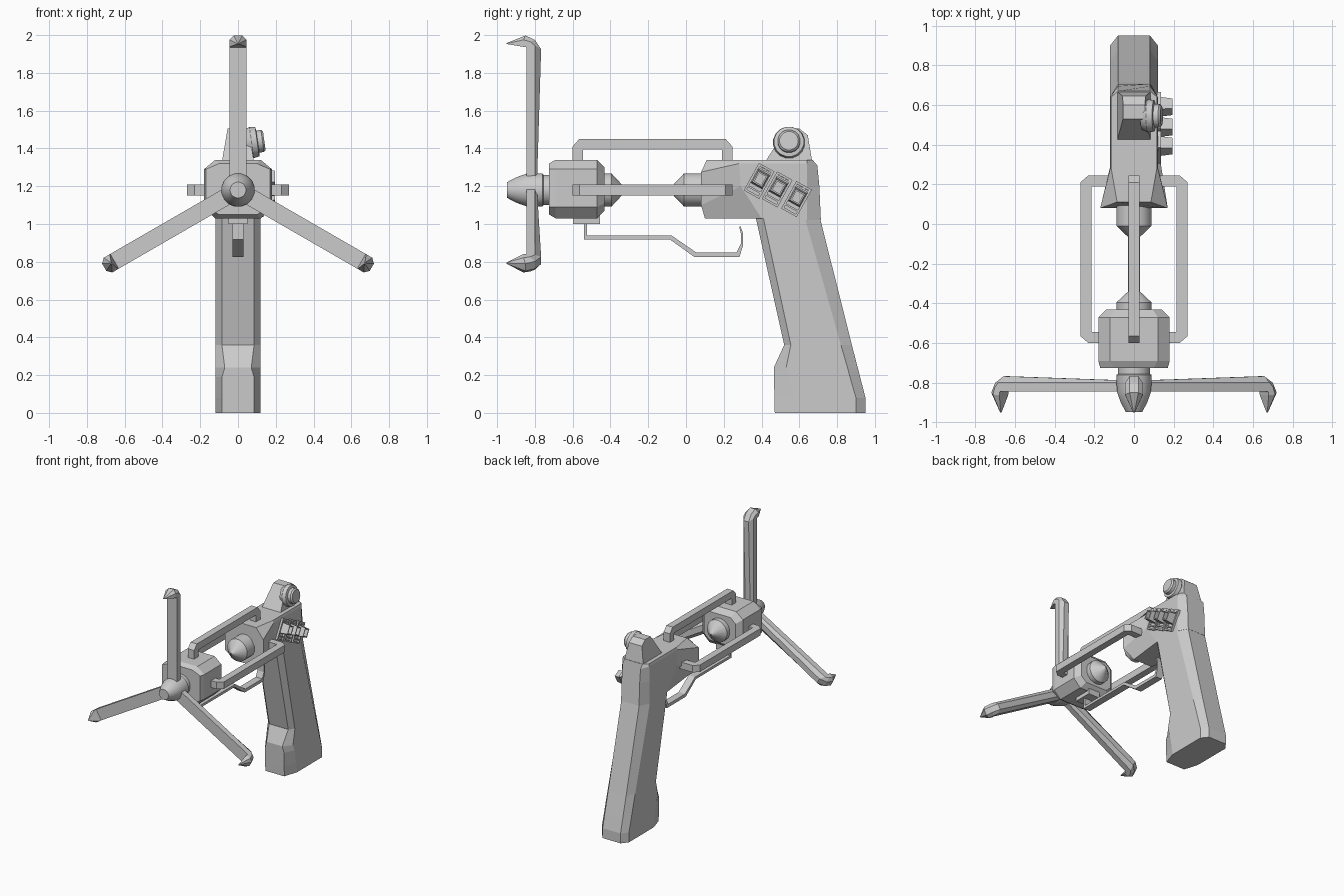
import bpy, bmesh, math
from mathutils import Vector, Matrix

if "Cube" in bpy.data.objects:
    bpy.data.objects.remove(bpy.data.objects["Cube"])

GREY = bpy.data.materials.new("light grey")
GREY.diffuse_color = (0.6, 0.6, 0.6, 1)
GREY.use_nodes = True
GREY.node_tree.nodes["Principled BSDF"].inputs["Base Color"].default_value = GREY.diffuse_color
AXIS_Z = 1.18  # height of the long barrel axis


def finish(bm, name, matrix=None, smooth=False):
    if matrix:
        bm.transform(matrix)
    bmesh.ops.recalc_face_normals(bm, faces=bm.faces[:])
    me = bpy.data.meshes.new(name)
    bm.to_mesh(me)
    bm.free()
    me.materials.append(GREY)
    ob = bpy.data.objects.new(name, me)
    bpy.context.collection.objects.link(ob)
    if smooth:
        bpy.ops.object.select_all(action='DESELECT')
        ob.select_set(True)
        bpy.context.view_layer.objects.active = ob
        bpy.ops.object.shade_smooth_by_angle(angle=math.radians(30))
    return ob


def loft(name, rings, matrix=None, closed=False, smooth=False):
    """Skin a row of equal-sized rings; closed joins last ring to first."""
    bm = bmesh.new()
    vs = [[bm.verts.new(p) for p in r] for r in rings]
    n = len(vs[0])
    pairs = list(zip(vs, vs[1:])) + ([(vs[-1], vs[0])] if closed else [])
    for a, b in pairs:
        for i in range(n):
            j = (i + 1) % n
            bm.faces.new((a[i], a[j], b[j], b[i]))
    if not closed:
        bm.faces.new(vs[0])
        bm.faces.new(vs[-1])
    return finish(bm, name, matrix, smooth)


def mirrored(half):
    """Complete a half ring of (x, y, z) across x = 0."""
    return half + [(-x, y, z) for x, y, z in reversed(half)]


def lathe(name, profile, matrix, sides=16):
    """Revolve (distance, radius) pairs about local y."""
    rings = [[(r * math.cos(2 * math.pi * (i + .5) / sides), y,
               r * math.sin(2 * math.pi * (i + .5) / sides)) for i in range(sides)]
             for y, r in profile]
    return loft(name, rings, matrix, smooth=True)


def box(name, size, centre):
    bm = bmesh.new()
    bmesh.ops.create_cube(bm, size=1)
    return finish(bm, name, Matrix.Translation(centre) @ Matrix.Diagonal((*size, 1)))


def ribbon(name, outer, inner, half_width, matrix=None):
    """Flat bar following a path in the y-z plane."""
    w = half_width
    rings = [[(-w, *o), (w, *o), (w, *i), (-w, *i)] for o, i in zip(outer, inner)]
    return loft(name, rings, matrix)


AXIS = Matrix.Translation((0, 0, AXIS_Z))

# Grip: chamfered column leaning back, with a swell at the lower front
grip = [(1.12, .085, .36, .40, .60, .68), (1.03, .085, .37, .41, .63, .71),
        (.36, .085, .52, .555, .82, .878), (.24, .07, .465, .53, .855, .909),
        (.19, .085, .466, .55, .868, .922), (.08, .085, .468, .57, .90, .95),
        (0, .085, .47, .585, .90, .95)]
loft("grip", [mirrored([(fx, yf, z), (.12, yfc, z), (.12, ybc, z), (.08, yb, z)])
              for z, fx, yf, yfc, ybc, yb in grip])

# Rear housing: flared octagonal mouth blending to a box above the grip
loft("rear_housing", [
    mirrored([(.085, .11, 1.34), (.17, .08, 1.275), (.17, .08, 1.10), (.085, .10, 1.03)]),
    mirrored([(.115, .28, 1.34), (.12, .28, 1.32), (.12, .29, 1.20), (.12, .40, 1.03)]),
    mirrored([(.115, .64, 1.34), (.12, .64, 1.32), (.12, .64, 1.20), (.12, .64, 1.02)]),
    mirrored([(.08, .67, 1.34), (.08, .695, 1.31), (.08, .706, 1.20), (.08, .714, 1.02)])])

# Front housing: octagonal block with chamfered ends
front = [(-.725, .10, .17, 1.29, 1.32, 1.09, 1.05), (-.69, .12, .18, 1.29, 1.34, 1.09, 1.03),
         (-.47, .12, .18, 1.29, 1.34, 1.09, 1.03), (-.432, .095, .14, 1.26, 1.30, 1.11, 1.07)]
loft("front_housing", [mirrored([(tx, y, zt), (hx, y, st), (hx, y, sb), (tx, y, zb)])
                       for y, tx, hx, st, zt, sb, zb in front])

# Facing electrode cones, and the hub with its nose
lathe("rear_cone", [(.12, .09), (-.01, .09), (-.088, .006)], AXIS)
lathe("front_cone", [(-.45, .09), (-.395, .09), (-.318, .006)], AXIS)
lathe("hub", [(-.71, .082), (-.755, .082), (-.76, .09), (-.845, .088),
              (-.90, .068), (-.948, .042)], AXIS)

# Three radial prongs with hooked tips
for k in range(3):
    spin = AXIS @ Matrix.Rotation(math.radians(120 * k), 4, 'Y')
    prong = [((-.845, .0), (-.80, .0), (-.79, .0)),
             ((-.845, .755), (-.80, .765), (-.767, .745)),
             ((-.85, .757), (-.825, .785), (-.80, .795)),
             ((-.862, .758), (-.86, .795), (-.85, .818)),
             ((-.95, .773), (-.95, .775), (-.95, .778))]
    rings = []
    for i, (f, s, b) in enumerate(prong):
        w, t = (.045, .022) if i < 4 else (.004, .002)
        rings.append(mirrored([(w, *f), (w, *s), (t, *b)]))
    loft("prong", rings, spin)

# Three bracket rails joining the housings: top, left and right
for ang in (-90, 0, 90):
    spin = AXIS @ Matrix.Rotation(math.radians(ang), 4, 'Y')
    ribbon("bracket_rail",
           [(-.60, .08), (-.60, .23), (-.565, .27), (.21, .27), (.245, .23), (.245, .08)],
           [(-.545, .08), (-.545, .21), (-.54, .215), (.185, .215), (.19, .21), (.19, .08)],
           .028, spin)

# Trigger guard and its mounting tab
ribbon("trigger_guard",
       [(-.54, 1.02), (-.54, .918), (-.085, .918), (.045, .825), (.283, .825),
        (.303, .89), (.302, .95), (.288, .99)],
       [(-.525, 1.02), (-.525, .938), (-.075, .938), (.053, .85), (.268, .85),
        (.29, .895), (.292, .945), (.282, .985)], .029)
box("guard_tab", (.10, .145, .05), (0, -.527, 1.025))

# Sight hump on top of the rear housing
hump = [(.42, 1.33, .085), (.53, 1.505, .055), (.60, 1.505, .055),
        (.645, 1.47, .058), (.668, 1.33, .085)]
bm = bmesh.new()
left, right = ([bm.verts.new((s * w, y, z)) for y, z, w in hump] for s in (-1, 1))
bm.faces.new(left)
bm.faces.new(right)
for i in range(5):
    j = (i + 1) % 5
    bm.faces.new((left[i], left[j], right[j], right[i]))
finish(bm, "sight_hump")

# Round dial on the right of the hump, tilted with its wall
dial = (Matrix.Translation((.06, .545, 1.43)) @ Matrix.Rotation(math.radians(-8), 4, 'Y')
        @ Matrix.Rotation(math.radians(-90), 4, 'Z'))
lathe("dial", [(-.02, .07), (.012, .085), (.042, .08), (.045, .06), (.07, .06), (.08, .05)], dial)


# Three slanted switch sockets on the right wall
def frame_rings(w, h, t, x0, x1, taper=1.0):
    def rect(x, a, b):
        return [(x, -a, -b), (x, a, -b), (x, a, b), (x, -a, b)]
    k = taper
    return [rect(x0, w, h), rect(x1, w * k, h * k),
            rect(x1, w * k - t, h * k - t), rect(x0, w - t, h - t)]


for y, z in ((.387, 1.228), (.483, 1.183), (.585, 1.132)):
    m = Matrix.Translation((.12, y, z)) @ Matrix.Rotation(math.radians(-29), 4, 'X')
    loft("switch_frame", frame_rings(.047, .083, .012, -.005, .016), m, closed=True)
    loft("switch_socket", frame_rings(.036, .042, .008, -.005, .075, .8),
         m @ Matrix.Translation((0, 0, .012)), closed=True)
    for dz in (-.052, .065):
        loft("switch_bar", [[(x, a, dz + b) for a, b in
                             ((-.04, -.005), (.04, -.005), (.04, .005), (-.04, .005))]
                            for x in (-.005, .014)], m)
